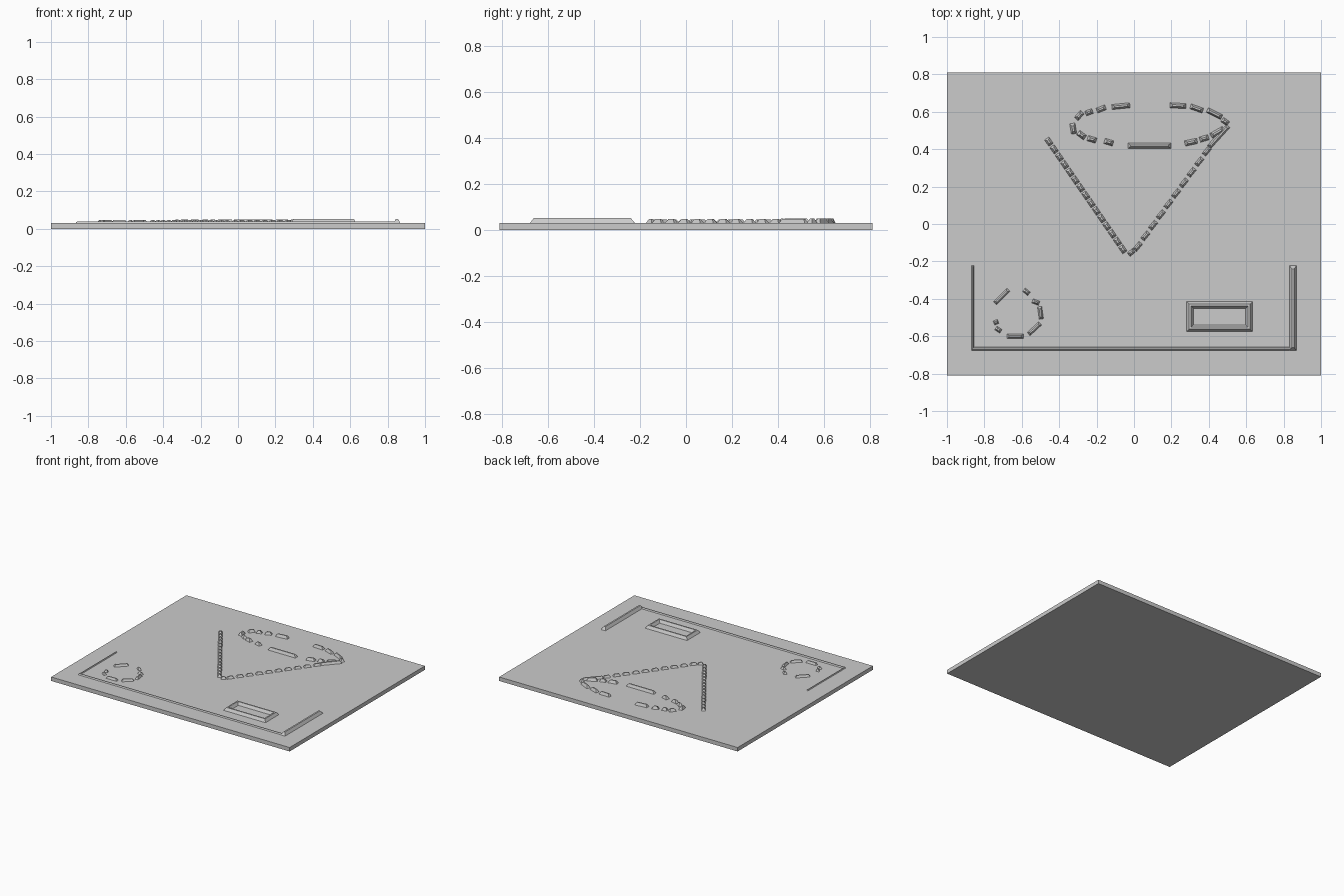
import bpy, bmesh
from mathutils import Vector

cube = bpy.data.objects.get("Cube")
if cube:
    bpy.data.objects.remove(cube, do_unlink=True)

grey = bpy.data.materials.new("light grey")
grey.use_nodes = True
grey.diffuse_color = (0.6, 0.6, 0.6, 1)
grey.node_tree.nodes["Principled BSDF"].inputs["Base Color"].default_value = (0.6, 0.6, 0.6, 1)

TOP = 0.03      # plate top
SINK = 0.003    # how far raised parts reach into the plate


def finish(name, bm):
    bmesh.ops.recalc_face_normals(bm, faces=bm.faces[:])
    mesh = bpy.data.meshes.new(name)
    bm.to_mesh(mesh)
    bm.free()
    mesh.materials.append(grey)
    ob = bpy.data.objects.new(name, mesh)
    bpy.context.collection.objects.link(ob)
    return ob


def ridge(bm, a, b, width=0.035, height=0.02):
    """Bar from a to b with sloping sides and ends and a narrow flat crest."""
    a, b = Vector(a), Vector(b)
    along = (b - a).normalized()
    side = Vector((-along.y, along.x)) * width / 2
    inset = along * min(width * 0.5, (b - a).length * 0.3)

    def ring(p, q, s, z):
        return [bm.verts.new((*c, z)) for c in (p - s, q - s, q + s, p + s)]
    low = ring(a, b, side, TOP - SINK)
    high = ring(a + inset, b - inset, side * 0.3, TOP + height)
    bm.faces.new(low[::-1])
    bm.faces.new(high)
    for i in range(4):
        j = (i + 1) % 4
        bm.faces.new((low[i], low[j], high[j], high[i]))


def dashes(name, pairs, width=0.035, height=0.02):
    bm = bmesh.new()
    for a, b in pairs:
        ridge(bm, a, b, width, height)
    return finish(name, bm)


def dashed_line(start, end, count, length, tilt=(0, 0)):
    """Equal dashes along a line; tilt turns each dash off the line."""
    start, end = Vector(start), Vector(end)
    half = ((end - start).normalized() + Vector(tilt)).normalized() * length / 2
    points = [start.lerp(end, i / (count - 1)) for i in range(count)]
    return [(p - half, p + half) for p in points]


# base plate
bm = bmesh.new()
bmesh.ops.create_cube(bm, size=1)
bmesh.ops.scale(bm, vec=(2, 1.62, TOP), verts=bm.verts)
bmesh.ops.translate(bm, vec=(0, 0, TOP / 2), verts=bm.verts)
finish("base_plate", bm)

# cone rim, upper and lower arcs
dashes("rim_back", [
    ((-0.31, 0.56), (-0.275, 0.60)), ((-0.26, 0.59), (-0.22, 0.605)),
    ((-0.20, 0.605), (-0.15, 0.625)), ((-0.12, 0.625), (-0.02, 0.635)),
    ((0.19, 0.635), (0.28, 0.63)), ((0.30, 0.63), (0.37, 0.605)),
    ((0.39, 0.61), (0.47, 0.57)), ((0.47, 0.56), (0.505, 0.535))], 0.03)
dashes("rim_front", [
    ((-0.33, 0.54), (-0.32, 0.48)), ((-0.30, 0.49), (-0.26, 0.46)),
    ((-0.25, 0.46), (-0.20, 0.445)), ((-0.16, 0.445), (-0.11, 0.43)),
    ((-0.035, 0.418), (0.20, 0.418)), ((0.27, 0.43), (0.34, 0.445)),
    ((0.35, 0.45), (0.40, 0.465)), ((0.41, 0.47), (0.48, 0.51))], 0.032)

# cone sides meeting at the tip
dashes("cone_side_left",
       dashed_line((-0.455, 0.44), (-0.06, -0.135), 15, 0.045), 0.032, 0.016)
dashes("cone_side_right",
       dashed_line((0.39, 0.39), (0.02, -0.12), 10, 0.055, (0, 0.1))
       + [((0.505, 0.525), (0.40, 0.41)), ((-0.03, -0.165), (0.0, -0.14))], 0.028, 0.017)

# small dashed ring
dashes("round_button", [
    ((-0.745, -0.425), (-0.67, -0.35)), ((-0.59, -0.35), (-0.56, -0.375)),
    ((-0.545, -0.41), (-0.505, -0.425)), ((-0.505, -0.44), (-0.495, -0.51)),
    ((-0.50, -0.53), (-0.565, -0.59)), ((-0.59, -0.60), (-0.68, -0.60)),
    ((-0.71, -0.575), (-0.74, -0.555)), ((-0.725, -0.52), (-0.75, -0.53))], 0.026, 0.016)

# rectangular raised frame, lofted through nested rectangles
bm = bmesh.new()
rings = []
for inset, z in ((0, TOP - SINK), (0.015, 0.051), (0.025, 0.051), (0.04, TOP - SINK)):
    x0, x1, y0, y1 = 0.28 + inset, 0.635 - inset, -0.577 + inset, -0.413 - inset
    rings.append([bm.verts.new((x, y, z)) for x, y in ((x0, y0), (x1, y0), (x1, y1), (x0, y1))])
for r in range(4):
    low, high = rings[r], rings[(r + 1) % 4]
    for i in range(4):
        j = (i + 1) % 4
        bm.faces.new((low[i], low[j], high[j], high[i]))
finish("rectangular_button", bm)

# open border around the lower panel
dashes("border_right", [((0.85, -0.68), (0.85, -0.22))], 0.04, 0.022)
dashes("border_front", [((-0.87, -0.667), (0.86, -0.667))], 0.02, 0.009)
dashes("border_left", [((-0.862, -0.675), (-0.862, -0.22))], 0.014, 0.007)
